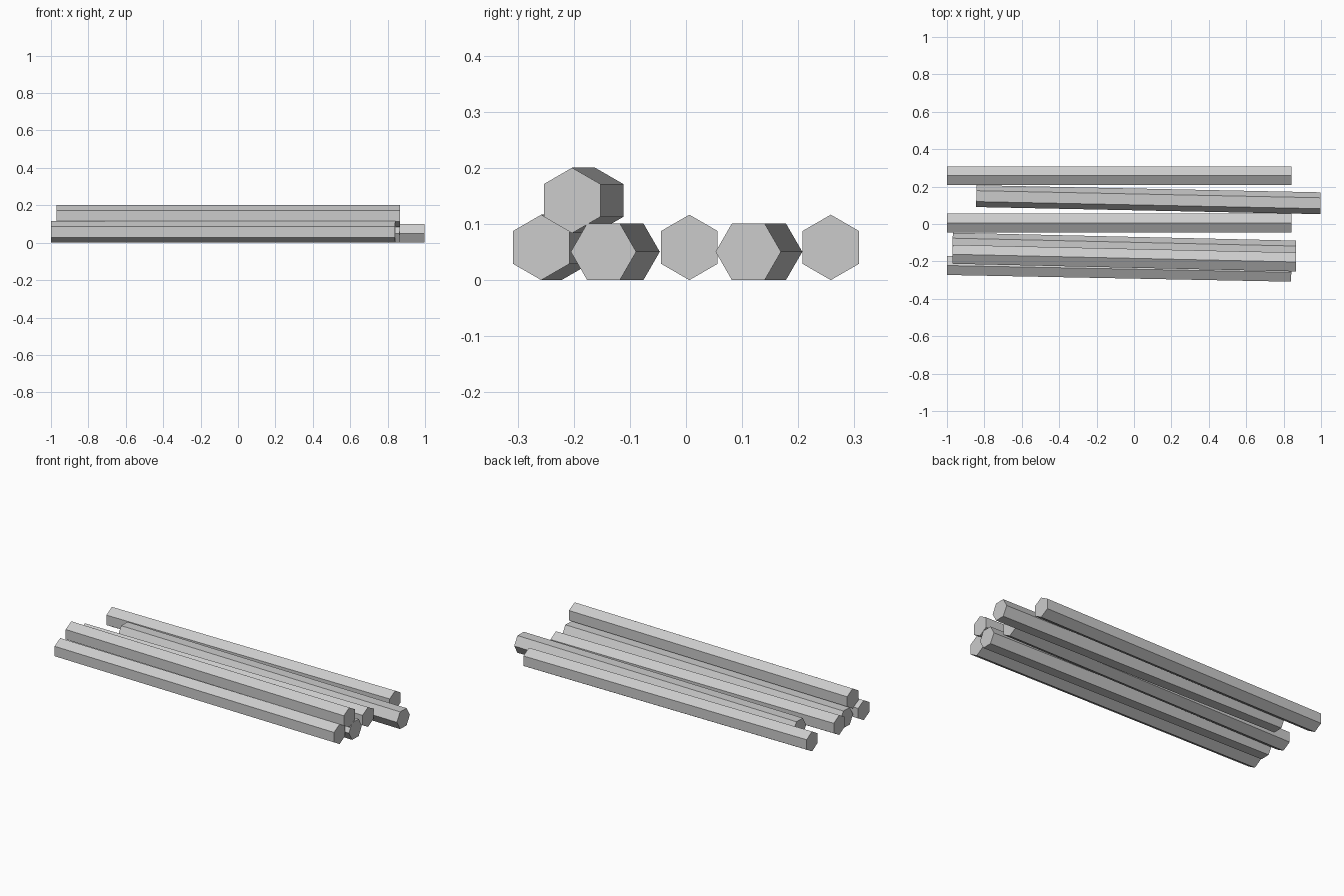
import bpy, math
from mathutils import Vector, Matrix

if "Cube" in bpy.data.objects:
    bpy.data.objects.remove(bpy.data.objects["Cube"])

RADIUS = 0.0583   # corner radius of every hexagonal bar


def hex_bar(name, start, end, point_up):
    """Six-sided bar running from start to end, on a corner or on a flat."""
    a, b = Vector(start), Vector(end)
    axis = b - a
    bpy.ops.mesh.primitive_cylinder_add(vertices=6, radius=RADIUS, depth=axis.length)
    bar = bpy.context.object
    bar.name = name
    # spin the section, lay the bar along x, then yaw it
    spin = Matrix.Rotation(0 if point_up else math.radians(30), 4, 'Z')
    # send local z to +x and local y (a corner) to +z
    lay = Matrix(((0, 0, 1, 0), (1, 0, 0, 0), (0, 1, 0, 0), (0, 0, 0, 1)))
    yaw = Matrix.Rotation(math.atan2(axis.y, axis.x), 4, 'Z')
    bar.data.transform(yaw @ lay @ spin)
    bar.location = (a + b) / 2
    return bar


Z_POINT = RADIUS                               # resting on a corner
Z_FLAT = RADIUS * math.cos(math.radians(30))   # resting on a flat

# name, x start, x end, y start, y end, z, corner up
bars = [
    ("back_bar", -1.0, 0.841, 0.258, 0.258, Z_POINT, True),
    ("back_angled_bar", -0.843, 0.997, 0.149, 0.111, Z_FLAT, False),
    ("middle_bar", -1.0, 0.841, 0.006, 0.006, Z_POINT, True),
    ("front_angled_bar", -0.97, 0.866, -0.105, -0.147, Z_FLAT, False),
    ("front_bar", -1.0, 0.841, -0.222, -0.258, Z_POINT, True),
    ("stacked_bar", -0.97, 0.866, -0.162, -0.203, 0.142, True),
]
for name, x0, x1, y0, y1, z, up in bars:
    hex_bar(name, (x0, y0, z), (x1, y1, z), up)
